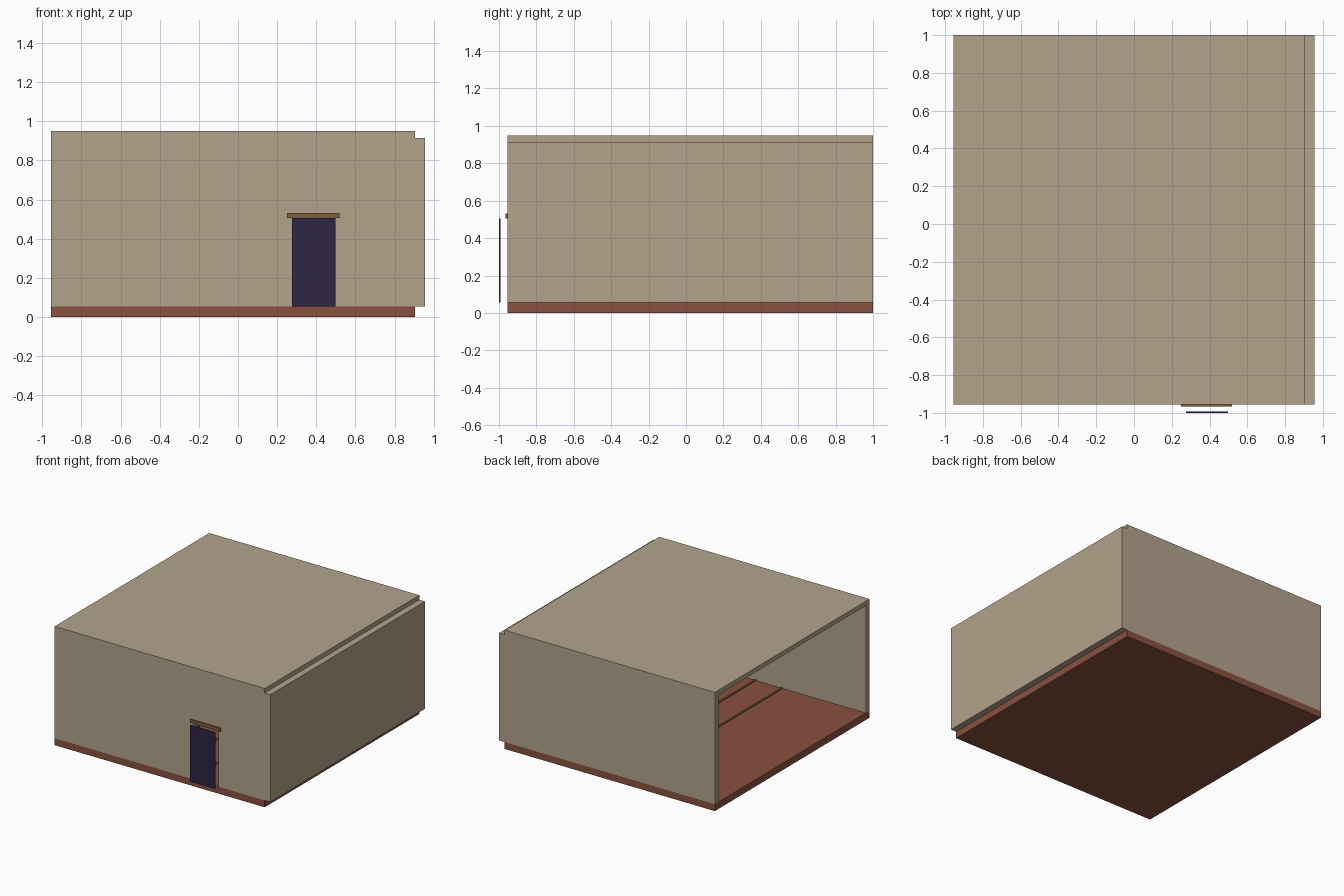
import bpy

if "Cube" in bpy.data.objects:
    bpy.data.objects.remove(bpy.data.objects["Cube"])


def material(name, rgb):
    m = bpy.data.materials.new(name)
    m.diffuse_color = (*rgb, 1.0)
    m.use_nodes = True
    m.node_tree.nodes["Principled BSDF"].inputs["Base Color"].default_value = m.diffuse_color
    return m


PLASTER = material("beige plaster", (0.45, 0.37, 0.265))
BRICK = material("red floor", (0.25, 0.083, 0.05))
WOOD = material("brown wood", (0.21, 0.11, 0.045))
DOOR = material("dark violet", (0.027, 0.018, 0.055))


def box(name, x, y, z, mat):
    """Box spanning the given (low, high) ranges."""
    bpy.ops.mesh.primitive_cube_add(size=1)
    ob = bpy.context.object
    ob.name = name
    for v in ob.data.vertices:
        v.co = [r[0] if c < 0 else r[1] for c, r in zip(v.co, (x, y, z))]
    ob.data.materials.append(mat)
    return ob


LEFT, INNER, RIGHT = -0.955, 0.905, 0.955
FRONT, BACK = -0.955, 1.0
FLOOR, EAVE, TOP = 0.055, 0.914, 0.95
THICK = 0.045
DOOR_X, DOOR_TOP = (0.275, 0.497), 0.505

# Floor slab and roof slab; the left side of the room stays open
box("floor", (LEFT, INNER), (FRONT, BACK), (0, FLOOR), BRICK)
box("roof", (LEFT, INNER), (FRONT, BACK), (EAVE, TOP), PLASTER)

# Right wall stands outside the slabs
box("right_wall", (INNER, RIGHT), (FRONT, BACK), (FLOOR, EAVE), PLASTER)
box("back_wall", (LEFT, INNER), (BACK - THICK, BACK), (FLOOR, EAVE), PLASTER)

# Front wall as one outline with the doorway notched out of its base
outline = [(LEFT, FLOOR), (DOOR_X[0], FLOOR), (DOOR_X[0], DOOR_TOP),
           (DOOR_X[1], DOOR_TOP), (DOOR_X[1], FLOOR), (INNER, FLOOR),
           (INNER, EAVE), (LEFT, EAVE)]
n = len(outline)
verts = [(x, y, z) for y in (FRONT, FRONT + THICK) for x, z in outline]
faces = [list(range(n)), list(range(2 * n - 1, n - 1, -1))]
faces += [[(i + 1) % n, i, i + n, (i + 1) % n + n] for i in range(n)]
mesh = bpy.data.meshes.new("front_wall")
mesh.from_pydata(verts, [], faces)
mesh.materials.append(PLASTER)
bpy.context.collection.objects.link(bpy.data.objects.new("front_wall", mesh))

# Door panel standing off the wall, and the lintel above the doorway
box("door", DOOR_X, (-1.0, -0.992), (FLOOR, DOOR_TOP), DOOR)
box("lintel", (0.25, 0.518), (-0.965, FRONT), (DOOR_TOP, 0.532), WOOD)

# Thin wooden strips across the floor
for i in range(3):
    x = -0.215 + 0.237 * i
    box(f"floor_strip_{i + 1}", (x - 0.007, x + 0.007),
        (FRONT + THICK, BACK - THICK), (FLOOR, FLOOR + 0.008), WOOD)
